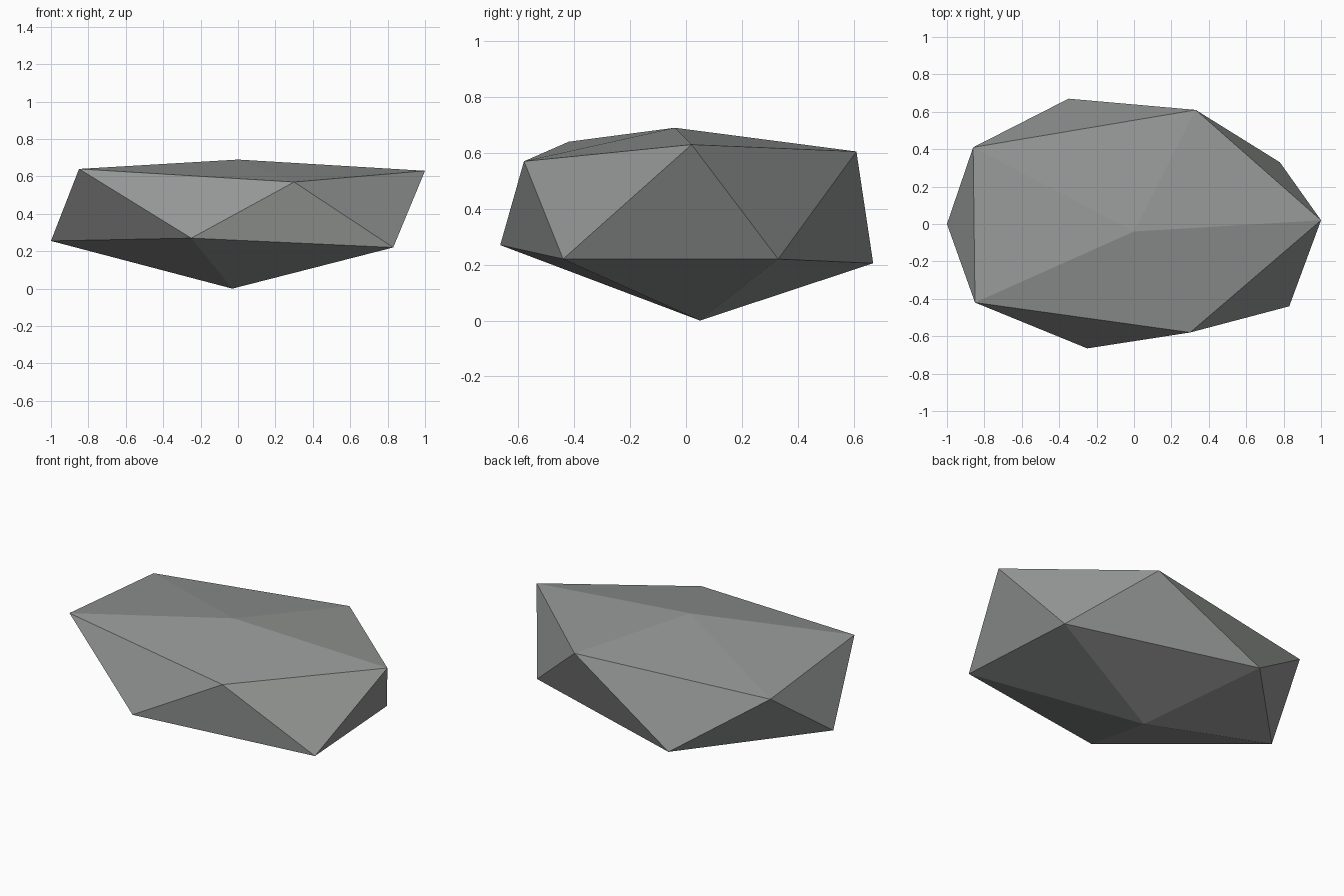
import bpy
import bmesh

if "Cube" in bpy.data.objects:
    bpy.data.objects.remove(bpy.data.objects["Cube"])

# Stone colour
stone = bpy.data.materials.new("stone grey")
stone.diffuse_color = (0.29, 0.305, 0.295, 1)
stone.use_nodes = True
stone.node_tree.nodes["Principled BSDF"].inputs["Base Color"].default_value = stone.diffuse_color

# Irregular twenty-faced rock: two poles and two staggered rings of five
top_point = (0.0, -0.04, 0.69)
upper_ring = [(1.0, 0.02, 0.63), (0.33, 0.61, 0.605), (-0.86, 0.41, 0.565),
              (-0.85, -0.42, 0.64), (0.30, -0.58, 0.57)]
lower_ring = [(0.78, 0.33, 0.22), (-0.35, 0.67, 0.205), (-1.0, 0.0, 0.255),
              (-0.25, -0.665, 0.27), (0.83, -0.44, 0.22)]
bottom_point = (-0.03, 0.05, 0.0)

bm = bmesh.new()
top = bm.verts.new(top_point)
bottom = bm.verts.new(bottom_point)
upper = [bm.verts.new(p) for p in upper_ring]
lower = [bm.verts.new(p) for p in lower_ring]

# Top fan, zigzag side band and bottom fan
for i in range(5):
    j = (i + 1) % 5
    bm.faces.new((top, upper[i], upper[j]))
    bm.faces.new((upper[i], lower[i], upper[j]))
    bm.faces.new((lower[i], lower[j], upper[j]))
    bm.faces.new((bottom, lower[j], lower[i]))
bmesh.ops.recalc_face_normals(bm, faces=bm.faces)

mesh = bpy.data.meshes.new("rock")
bm.to_mesh(mesh)
bm.free()
mesh.materials.append(stone)
rock = bpy.data.objects.new("rock", mesh)
bpy.context.collection.objects.link(rock)
